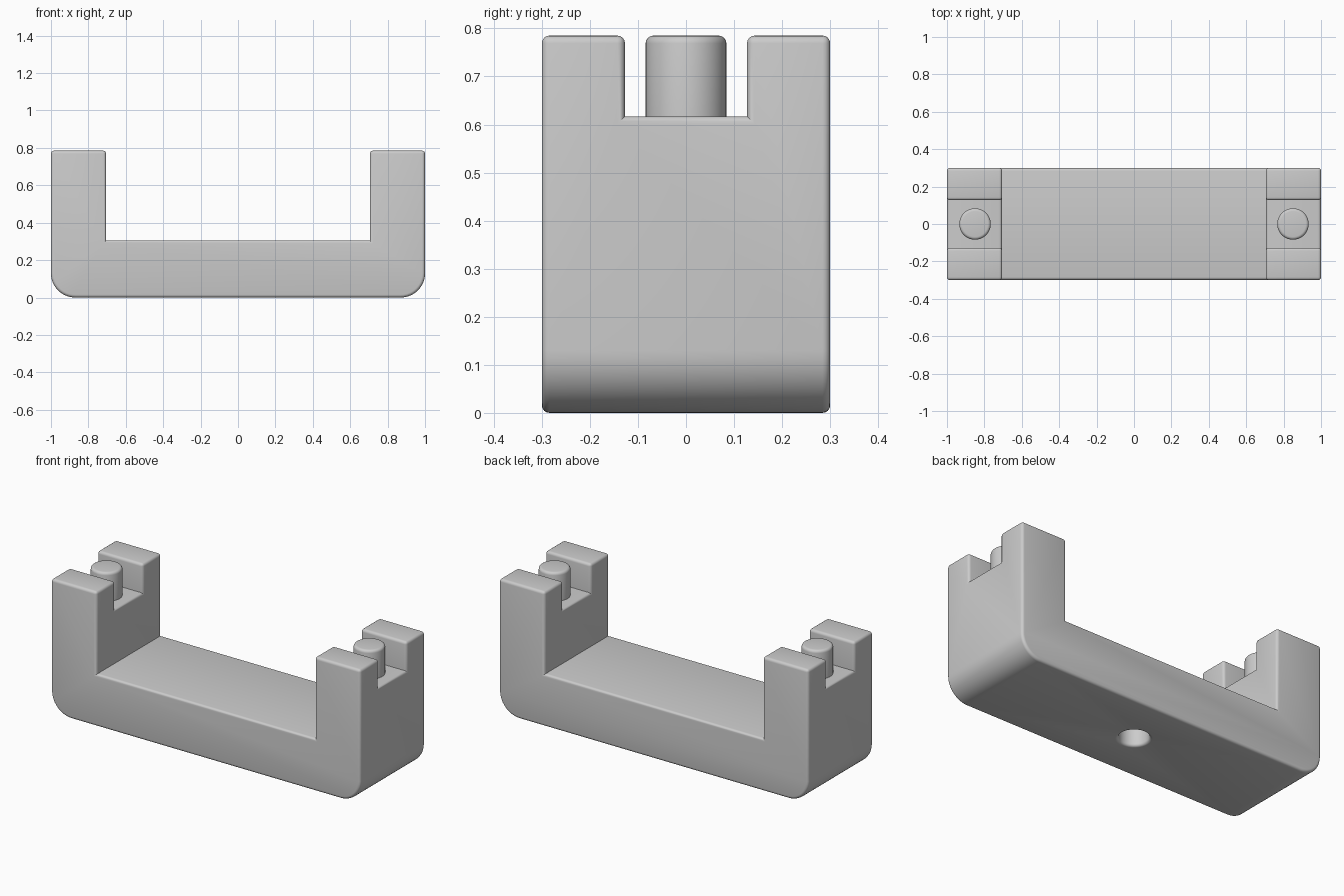
import bpy, bmesh, math

old = bpy.data.objects.get("Cube")
if old:
    bpy.data.objects.remove(old, do_unlink=True)

HALF_DEPTH, TOP, BED, INNER = 0.3, 0.785, 0.305, 0.705
SLOT, SLOT_FLOOR, CORNER, FILLET = 0.127, 0.617, 0.13, 0.016

grey = bpy.data.materials.new("plain grey")
grey.use_nodes = True
grey.diffuse_color = (0.6, 0.6, 0.6, 1)
grey.node_tree.nodes["Principled BSDF"].inputs["Base Color"].default_value = (0.6, 0.6, 0.6, 1)


def add_object(name, bm):
    mesh = bpy.data.meshes.new(name)
    bmesh.ops.recalc_face_normals(bm, faces=bm.faces)
    bm.to_mesh(mesh)
    bm.free()
    mesh.materials.append(grey)
    obj = bpy.data.objects.new(name, mesh)
    bpy.context.collection.objects.link(obj)
    return obj


def cylinder(bm, radius, z0, z1):
    ring = bmesh.ops.create_cone(bm, cap_ends=True, segments=48, radius1=radius,
                                 radius2=radius, depth=z1 - z0)
    bmesh.ops.translate(bm, verts=ring["verts"], vec=(0, 0, (z0 + z1) / 2))


def smooth(obj):
    bpy.ops.object.select_all(action='DESELECT')
    obj.select_set(True)
    bpy.context.view_layer.objects.active = obj
    bpy.ops.object.shade_smooth_by_angle(angle=math.radians(35))


# U-shaped bracket: half profile with a rounded lower corner, mirrored
half = [(INNER, BED), (INNER, TOP), (1, TOP)]
for i in range(13):
    a = math.pi / 2 * i / 12
    half.append((1 - CORNER + CORNER * math.cos(a), CORNER - CORNER * math.sin(a)))
outline = half + [(-x, z) for x, z in reversed(half)]
bm = bmesh.new()
face = bm.faces.new([bm.verts.new((x, -HALF_DEPTH, z)) for x, z in outline])
sweep = bmesh.ops.extrude_face_region(bm, geom=[face], use_keep_orig=True)
moved = [v for v in sweep["geom"] if isinstance(v, bmesh.types.BMVert)]
bmesh.ops.translate(bm, verts=moved, vec=(0, 2 * HALF_DEPTH, 0))
bracket = add_object("bracket", bm)

# Cutters: slot across both uprights, blind hole in the underside
bm = bmesh.new()
box = bmesh.ops.create_cube(bm, size=1)["verts"]
bmesh.ops.scale(bm, verts=box, vec=(3, 2 * SLOT, 1))
bmesh.ops.translate(bm, verts=box, vec=(0, 0, SLOT_FLOOR + 0.5))
slot_cutter = add_object("slot_cutter", bm)
bm = bmesh.new()
cylinder(bm, 0.08, -0.1, 0.15)
hole_cutter = add_object("hole_cutter", bm)
for cutter in (slot_cutter, hole_cutter):
    cutter.hide_render = True
    cut = bracket.modifiers.new(cutter.name, 'BOOLEAN')
    cut.operation, cut.solver, cut.object = 'DIFFERENCE', 'EXACT', cutter

# Round only the outward edges of the cut bracket
bm = bmesh.new()
bm.from_object(bracket, bpy.context.evaluated_depsgraph_get())
bmesh.ops.remove_doubles(bm, verts=bm.verts, dist=0.0001)
edges = [e for e in bm.edges if len(e.link_faces) == 2
         and e.calc_face_angle_signed() > math.radians(40)]
bmesh.ops.bevel(bm, geom=edges, offset=FILLET, segments=4, profile=0.5,
                affect='EDGES', clamp_overlap=True)
bracket.modifiers.clear()
bm.to_mesh(bracket.data)
bm.free()
for cutter in (slot_cutter, hole_cutter):
    bpy.data.objects.remove(cutter, do_unlink=True)
smooth(bracket)

# Upright pins with rounded tops, one in each slot
for side, x in (("left", 0.85), ("right", -0.85)):
    bm = bmesh.new()
    cylinder(bm, 0.084, SLOT_FLOOR - 0.02, TOP)
    rim = [e for e in bm.edges if all(v.co.z > TOP - 0.001 for v in e.verts)]
    bmesh.ops.bevel(bm, geom=rim, offset=FILLET, segments=4, profile=0.5, affect='EDGES')
    pin = add_object(side + "_pin", bm)
    pin.location.x = x
    smooth(pin)
